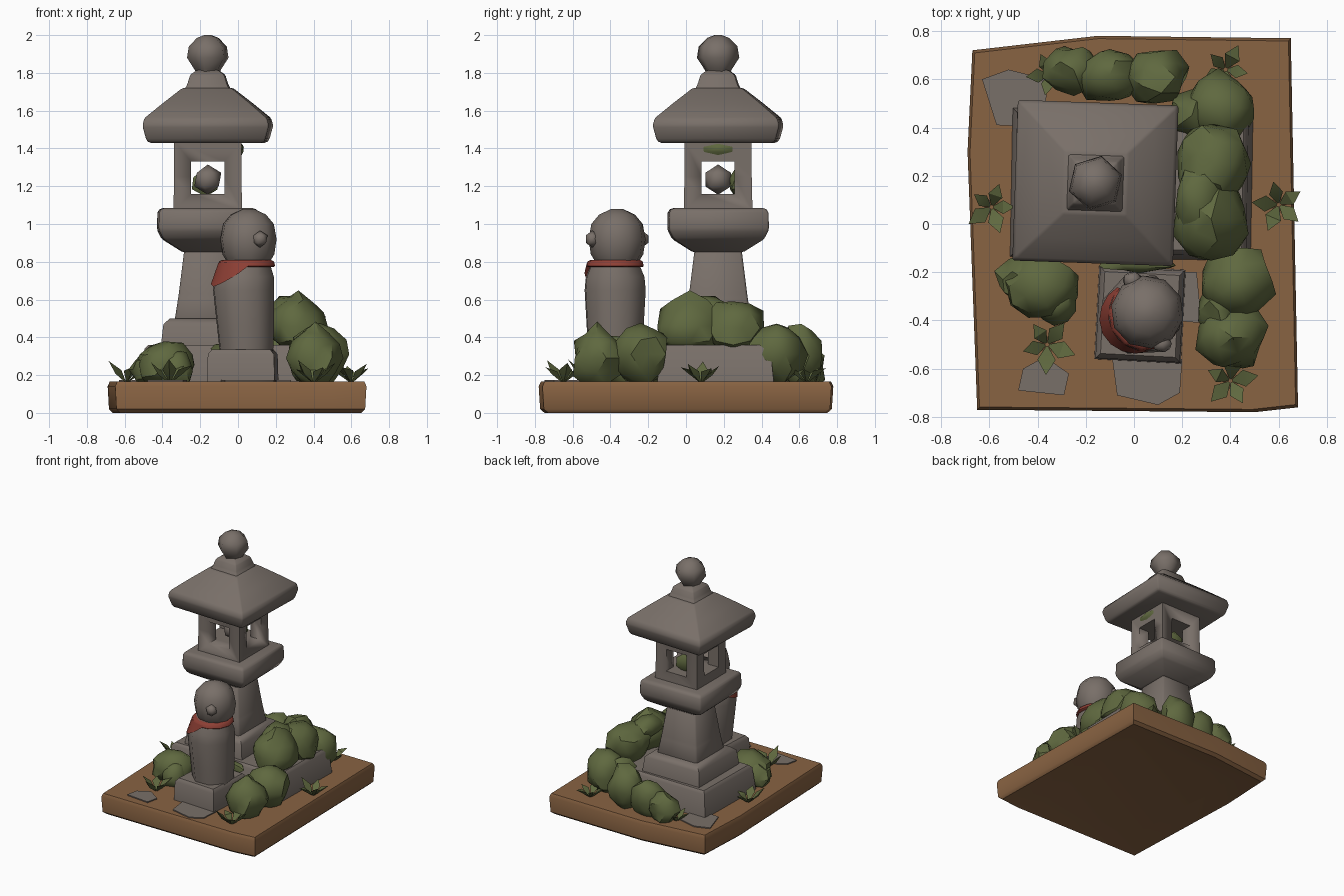
import bpy, bmesh, math, random
from mathutils import Vector, Matrix, noise

random.seed(4)
if "Cube" in bpy.data.objects:
    bpy.data.objects.remove(bpy.data.objects["Cube"])


def material(name, rgb):
    m = bpy.data.materials.new(name)
    m.use_nodes = True
    m.diffuse_color = (*rgb, 1)
    node = next(n for n in m.node_tree.nodes if n.type == 'BSDF_PRINCIPLED')
    node.inputs["Base Color"].default_value = (*rgb, 1)
    node.inputs["Roughness"].default_value = 0.9
    return m


STONE = material("weathered stone", (0.19, 0.16, 0.14))
EARTH = material("brown earth", (0.25, 0.125, 0.055))
LEAF = material("moss green", (0.115, 0.14, 0.05))
RED = material("red cloth", (0.27, 0.05, 0.035))


def finish(bm, name, mat, angle=45):
    bmesh.ops.recalc_face_normals(bm, faces=bm.faces)
    me = bpy.data.meshes.new(name)
    bm.to_mesh(me)
    bm.free()
    me.materials.append(mat)
    ob = bpy.data.objects.new(name, me)
    bpy.context.collection.objects.link(ob)
    bpy.ops.object.select_all(action='DESELECT')
    ob.select_set(True)
    bpy.context.view_layer.objects.active = ob
    bpy.ops.object.shade_smooth_by_angle(angle=math.radians(angle))
    return ob


def loft(name, mat, rings, bevel=0, angle=45):
    """Skin a stack of point rings and cap both ends."""
    bm = bmesh.new()
    rows = [[bm.verts.new(p) for p in ring] for ring in rings]
    n = len(rows[0])
    for a, b in zip(rows, rows[1:]):
        for i in range(n):
            j = (i + 1) % n
            bm.faces.new((a[i], a[j], b[j], b[i]))
    bm.faces.new(rows[0][::-1])
    bm.faces.new(rows[-1])
    if bevel:
        bmesh.ops.bevel(bm, geom=bm.edges[:], offset=bevel, segments=1, affect='EDGES')
    return finish(bm, name, mat, angle)


def square(cx, cy, z, hx, hy=None, turn=0):
    c, s = math.cos(math.radians(turn)), math.sin(math.radians(turn))
    hy = hy or hx
    return [(cx + x * hx * c - y * hy * s, cy + x * hx * s + y * hy * c, z)
            for x, y in ((-1, -1), (1, -1), (1, 1), (-1, 1))]


def circle(cx, cy, z, r, n=8, turn=0):
    return [(cx + r * math.cos(math.tau * i / n + turn),
             cy + r * math.sin(math.tau * i / n + turn), z) for i in range(n)]


def blob(name, mat, centre, size, sub=2, rough=0.0, angle=45):
    bm = bmesh.new()
    bmesh.ops.create_icosphere(bm, subdivisions=sub, radius=1)
    for v in bm.verts:
        k = 1 + rough * noise.noise(v.co * 1.8 + Vector(centre) * 5)
        v.co = Vector([c + s * a * k for c, s, a in zip(centre, size, v.co)])
    return finish(bm, name, mat, angle)


# Earth base with uneven outline
outline = [(-.65, -.77), (.5, -.78), (.68, -.76), (.65, .77), (-.15, .78), (-.67, .72), (-.69, .3)]
loft("earth_base", EARTH,
     [[(x * s, y * s, z) for x, y in outline]
      for z, s in ((.03, .72), (0, .96), (.02, .99), (.14, 1), (.165, .985))])

# Flat paving stones
def paving(name, points):
    loft(name, STONE, [[(x, y, z) for x, y in points] for z in (.155, .173)])


paving("paving_front_right", [(-.48, -.69), (-.29, -.71), (-.27, -.62), (-.37, -.55), (-.46, -.6)])
paving("paving_front", [(-.07, -.71), (.1, -.75), (.19, -.7), (.2, -.56), (-.09, -.56)])
paving("paving_back", [(-.57, .41), (-.37, .4), (-.36, .6), (-.52, .64), (-.63, .6)])
paving("paving_left", [(.15, -.4), (.28, -.41), (.26, -.2), (.15, -.2)])

# Lantern, from the foundation up
LX, LY = -.16, .17
loft("foundation", STONE, [square(-.01, .165, z, hx, hy, -1)
                           for z, hx, hy in ((.15, .5, .31), (.34, .48, .29), (.36, .46, .27))])


def tower(name, profile, turn=0, bevel=0, angle=45):
    return loft(name, STONE, [square(LX, LY, z, h, turn=turn) for z, h in profile], bevel, angle)


tower("lower_step", ((.34, .25), (.47, .235), (.5, .2)))
tower("pillar", ((.46, .18), (.62, .155), (.9, .12)), bevel=.012)
tower("platform", ((.85, .13), (.92, .24), (.97, .265), (1.07, .262), (1.085, .24)), 1, .01)
firebox = tower("firebox", ((1.07, .182), (1.25, .178), (1.44, .178)))
tower("roof", ((1.43, .3), (1.445, .315), (1.52, .335), (1.56, .325), (1.64, .23), (1.72, .13)), -2, .008, 50)
tower("roof_cap", ((1.69, .13), (1.74, .105), (1.79, .09), (1.815, .055)), -2, .006)

# Windows cut through the firebox both ways
for axis, (hx, hy) in {"x": (.4, .088), "y": (.088, .4)}.items():
    cutter = loft("window_cutter_" + axis, STONE,
                  [square(LX, LY, z, hx, hy) for z in (1.16, 1.33)])
    cutter.hide_render = True
    bpy.context.view_layer.objects.active = firebox
    mod = firebox.modifiers.new("window", 'BOOLEAN')
    mod.operation, mod.object, mod.solver = 'DIFFERENCE', cutter, 'EXACT'
    bpy.ops.object.modifier_apply(modifier=mod.name)
    bpy.data.objects.remove(cutter)

blob("light_stone", STONE, (LX, LY, 1.235), (.08, .08, .08), 1)
blob("window_moss", LEAF, (LX - .01, LY + .09, 1.215), (.085, .035, .07), 1, .3)
blob("eave_moss", LEAF, (LX + .18, LY, 1.395), (.012, .09, .03), 1)
loft("finial", STONE, [circle(LX, LY, z, r, 6, .3) for z, r in
                       ((1.79, .06), (1.82, .075), (1.88, .115), (1.94, .105), (1.985, .06), (2, .02))], angle=60)

# Small statue on its plinth
SX, SY = .045, -.375
FACE = math.radians(205)
front = Vector((math.cos(FACE), math.sin(FACE), 0))
side = Vector((-front.y, front.x, 0))
loft("plinth", STONE, [square(.025, -.375, z, h, h + .015, -3)
                       for z, h in ((.15, .18), (.31, .175), (.335, .155))])
loft("statue_body", STONE, [circle(SX - dx, SY, z, r, 8, FACE) for z, r, dx in
                            ((.32, .15, 0), (.45, .16, .005), (.65, .172, .015), (.72, .165, .01), (.81, .125, 0))], angle=60)
loft("statue_head", STONE, [circle(.055, -.365, z, r, 10, FACE) for z, r in
                            ((.79, .11), (.84, .14), (.92, .152), (1, .137), (1.05, .095), (1.08, .03))], angle=60)
for name, sign in (("right_ear", 1), ("left_ear", -1)):
    p = Vector((.055, -.365, .92)) + side * sign * .145
    blob(name, STONE, p, (.045, .04, .045), 1)

# Cloth collar and bib, wrapped round the face side
loft("collar", RED, [circle(SX, SY, z, r, 12, FACE) for z, r in
                     ((.772, .145), (.778, .152), (.802, .146), (.81, .13))], angle=60)
bm = bmesh.new()
top, low = [], []
steps = 8
for i in range(steps + 1):
    t = i / steps * 2 - 1
    a = FACE + t * 1.25
    d = Vector((math.cos(a), math.sin(a), 0))
    drop = .11 * (1 - abs(t) ** 1.5)
    top.append(bm.verts.new(Vector((SX, SY, .795)) + d * .15))
    low.append(bm.verts.new(Vector((SX - .008, SY, .778 - drop)) + d * (.155 + drop * .28)))
for i in range(steps):
    bm.faces.new((top[i], low[i], low[i + 1], top[i + 1]))
solid = bmesh.ops.solidify(bm, geom=bm.faces[:], thickness=.012)
finish(bm, "bib", RED, 60)

# Rounded shrubs, each group a few overlapping clumps
shrubs = {
    "left_shrub": [(.32, .02, .46, .15, .18, .16), (.33, .25, .45, .16, .17, .15), (.27, .1, .54, .1, .15, .08)],
    "back_left_shrub": [(.35, .48, .31, .15, .15, .17), (.24, .45, .3, .1, .1, .14)],
    "back_shrub": [(.09, .61, .3, .13, .12, .17), (-.1, .62, .27, .14, .11, .15), (-.25, .64, .24, .12, .1, .13)],
    "front_left_shrub": [(.43, -.24, .31, .15, .15, .16), (.41, -.47, .29, .14, .14, .16), (.35, -.36, .28, .08, .12, .13)],
    "front_right_shrub": [(-.39, -.26, .255, .16, .14, .115), (-.45, -.23, .23, .12, .1, .1), (-.33, -.33, .22, .09, .09, .1)],
    "pillar_moss": [(.02, -.16, .34, .16, .04, .04)],
}
for name, clumps in shrubs.items():
    for i, c in enumerate(clumps):
        blob(f"{name}_{i + 1}", LEAF, c[:3], c[3:], 2, .3, 40)


# Little sprigs of pointed folded leaves
def sprig(name, x, y, size, turn):
    bm = bmesh.new()
    for k in range(5):
        a = turn + math.tau * k / 5
        d = Vector((math.cos(a), math.sin(a), 0))
        s = Vector((-d.y, d.x, 0))
        up = Vector((0, 0, 1))
        root = Vector((x, y, .155))
        reach = size * random.uniform(.8, 1.1)
        mid = root + d * reach * .5 + up * reach * .6
        pts = [root, mid + s * reach * .3, root + d * reach + up * reach * random.uniform(.7, 1.1),
               mid - s * reach * .3, mid + d * reach * .12 - up * reach * .15]
        v = [bm.verts.new(p) for p in pts]
        for f in ((0, 1, 4), (1, 2, 4), (2, 3, 4), (3, 0, 4), (0, 3, 1), (1, 3, 2)):
            bm.faces.new([v[i] for i in f])
    finish(bm, name, LEAF, 30)


for i, (x, y, size) in enumerate(((-.59, .07, .11), (-.36, -.5, .12), (.6, .08, .11),
                                  (.4, -.65, .11), (.38, .64, .11), (-.35, .62, .1))):
    sprig(f"sprig_{i + 1}", x, y, size, i * .9)
